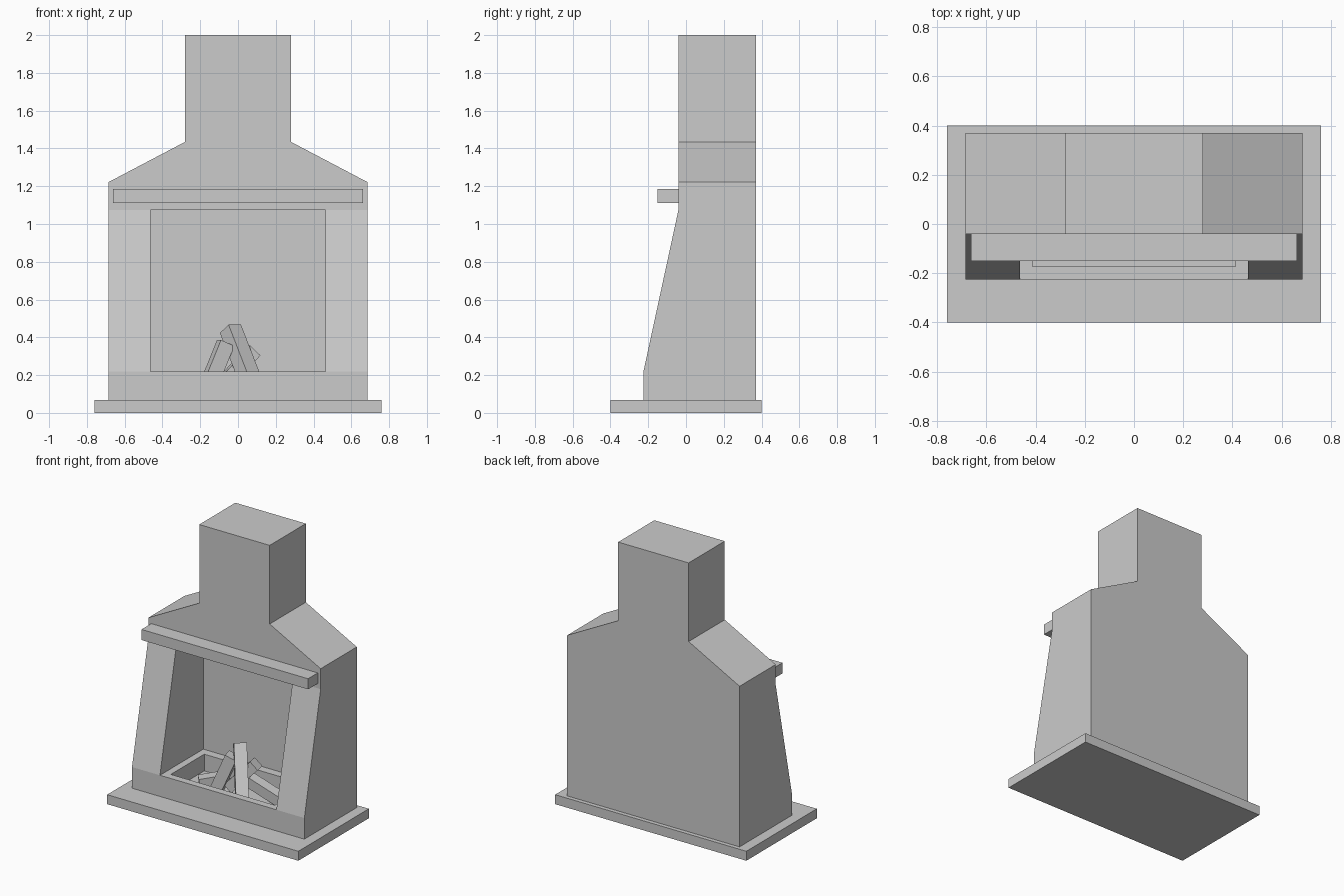
import bpy, bmesh
from mathutils import Vector

if "Cube" in bpy.data.objects:
    bpy.data.objects.remove(bpy.data.objects["Cube"])


def make(name, bm):
    bmesh.ops.recalc_face_normals(bm, faces=bm.faces)
    me = bpy.data.meshes.new(name)
    bm.to_mesh(me)
    bm.free()
    ob = bpy.data.objects.new(name, me)
    bpy.context.collection.objects.link(ob)
    return ob


def prism(name, points, offset):
    """Extrude a closed outline along an offset vector."""
    bm = bmesh.new()
    face = bm.faces.new([bm.verts.new(p) for p in points])
    ext = bmesh.ops.extrude_face_region(bm, geom=[face])
    verts = [v for v in ext["geom"] if isinstance(v, bmesh.types.BMVert)]
    bmesh.ops.translate(bm, verts=verts, vec=offset)
    return make(name, bm)


def box(name, x0, x1, y0, y1, z0, z1):
    return prism(name, [(x0, y0, z0), (x1, y0, z0), (x1, y1, z0), (x0, y1, z0)],
                 (0, 0, z1 - z0))


def cut(ob, cutter):
    mod = ob.modifiers.new("cut", "BOOLEAN")
    mod.operation = "DIFFERENCE"
    mod.solver = "EXACT"
    mod.object = cutter
    bpy.context.view_layer.objects.active = ob
    bpy.ops.object.modifier_apply(modifier=mod.name)
    bpy.data.objects.remove(cutter)


def log(name, a, b, width):
    """Square-section log between two points."""
    a, b = Vector(a), Vector(b)
    bm = bmesh.new()
    bmesh.ops.create_cube(bm, size=1)
    bmesh.ops.scale(bm, verts=bm.verts, vec=(width, width, (b - a).length))
    rot = (b - a).to_track_quat("Z", "Y").to_matrix()
    bmesh.ops.rotate(bm, verts=bm.verts, matrix=rot, cent=(0, 0, 0))
    bmesh.ops.translate(bm, verts=bm.verts, vec=(a + b) / 2)
    return make(name, bm)


# Hearth slab
box("hearth_slab", -0.76, 0.76, -0.40, 0.40, 0, 0.068)

# Masonry body: side profile across the full width
side = [(-0.225, 0.068), (-0.225, 0.22), (-0.04, 1.075), (-0.04, 2.0),
        (0.37, 2.0), (0.37, 0.068)]
body = prism("chimney_body", [(-0.685, y, z) for y, z in side], (1.37, 0, 0))

# Sloped shoulders and chimney stack
for s in (-1, 1):
    outline = [(0.28, 2.2), (0.28, 1.435), (0.685, 1.222), (0.9, 1.109), (0.9, 2.2)]
    cut(body, prism("shoulder_cutter", [(s * x, -0.6, z) for x, z in outline],
                    (0, 1.2, 0)))

# Firebox opening and sunken ash pit
cut(body, box("firebox_cutter", -0.463, 0.463, -0.5, 0.267, 0.22, 1.075))
cut(body, box("pit_cutter", -0.413, 0.413, -0.173, 0.207, 0.10, 0.5))

# Mantel shelf
box("mantel_shelf", -0.662, 0.662, -0.15, -0.04, 1.11, 1.186)

# Stacked logs
log("log_front", (0.09, -0.08, 0.11), (-0.04, 0.08, 0.445), 0.085)
log("log_left", (-0.175, 0.0, 0.10), (-0.065, 0.03, 0.37), 0.08)
log("log_back", (-0.10, 0.05, 0.13), (0.085, 0.085, 0.33), 0.075)
log("log_right", (0.03, 0.09, 0.20), (0.33, 0.06, 0.13), 0.075)
log("log_low", (-0.31, 0.0, 0.125), (-0.17, 0.12, 0.15), 0.075)
